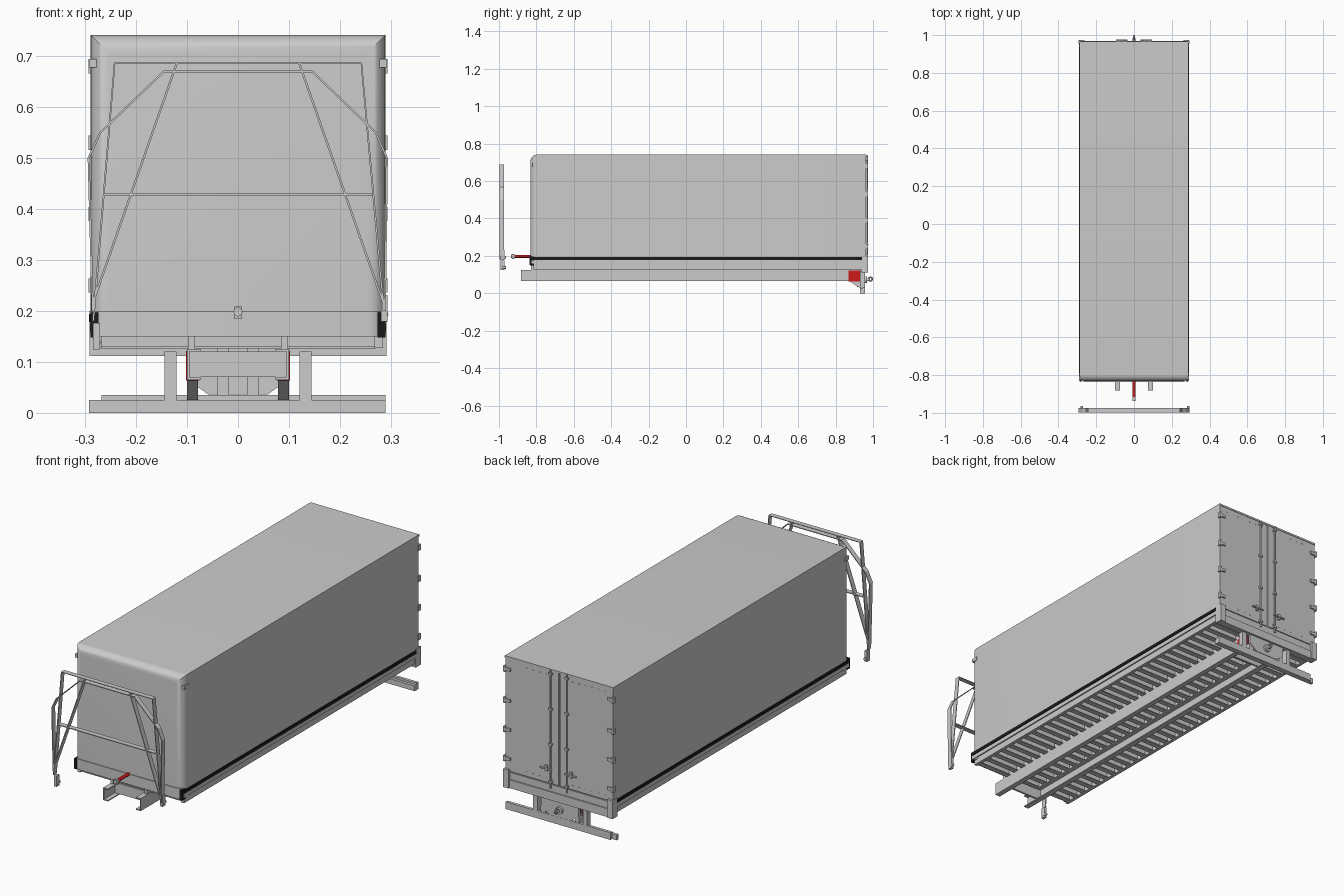
import bpy, bmesh, math
from mathutils import Vector

if "Cube" in bpy.data.objects:
    bpy.data.objects.remove(bpy.data.objects["Cube"])


def material(name, rgb):
    m = bpy.data.materials.new(name)
    m.diffuse_color = (*rgb, 1)
    m.use_nodes = True
    m.node_tree.nodes["Principled BSDF"].inputs["Base Color"].default_value = m.diffuse_color
    return m


RED = material("red_paint", (0.6, 0.01, 0.01))
BLACK = material("black_trim", (0.01, 0.01, 0.01))


def finish(name, bm, mat=None):
    bmesh.ops.recalc_face_normals(bm, faces=bm.faces)
    me = bpy.data.meshes.new(name)
    bm.to_mesh(me)
    bm.free()
    ob = bpy.data.objects.new(name, me)
    bpy.context.collection.objects.link(ob)
    if mat:
        me.materials.append(mat)
    return ob


def add_box(bm, x, y, z):
    vs = bmesh.ops.create_cube(bm, size=1)["verts"]
    for v in vs:
        for i, (a, b) in enumerate((x, y, z)):
            v.co[i] = b if v.co[i] > 0 else a


def box(name, x, y, z, mat=None, mirror=False):
    bm = bmesh.new()
    add_box(bm, x, y, z)
    if mirror:
        add_box(bm, (-x[1], -x[0]), y, z)
    return finish(name, bm, mat)


def prism(name, pts, axis, a, b, mat=None):
    """Extrude a 2D profile along axis 'x' (pts are y,z) or 'y' (pts are x,z)."""
    bm = bmesh.new()
    co = (lambda p: (a, *p)) if axis == "x" else (lambda p: (p[0], a, p[1]))
    f = bm.faces.new([bm.verts.new(co(p)) for p in pts])
    r = bmesh.ops.extrude_face_region(bm, geom=[f])
    d = Vector((b - a, 0, 0)) if axis == "x" else Vector((0, b - a, 0))
    bmesh.ops.translate(bm, vec=d, verts=[g for g in r["geom"] if isinstance(g, bmesh.types.BMVert)])
    return finish(name, bm, mat)


def rod(name, p, q, r, mat=None, seg=12):
    p, q = Vector(p), Vector(q)
    bm = bmesh.new()
    bmesh.ops.create_cone(bm, cap_ends=True, segments=seg, radius1=r, radius2=r, depth=(q - p).length)
    rot = (q - p).to_track_quat("Z", "Y").to_matrix().to_4x4()
    bm.transform(rot)
    bmesh.ops.translate(bm, vec=(p + q) / 2, verts=bm.verts)
    return smooth(finish(name, bm, mat))


def smooth(ob):
    bpy.ops.object.select_all(action="DESELECT")
    ob.select_set(True)
    bpy.context.view_layer.objects.active = ob
    bpy.ops.object.shade_smooth_by_angle(angle=math.radians(35))
    return ob


def ribbon(name, pts, y0=-0.998, y1=-0.974):
    """Flat strip following x,z points, wide in y."""
    bm = bmesh.new()
    rows = [[bm.verts.new((x, y, z)) for y in (y0, y1)] for x, z in pts]
    for p, q in zip(rows, rows[1:]):
        bm.faces.new((p[0], p[1], q[1], q[0]))
    ob = finish(name, bm)
    mod = ob.modifiers.new("thickness", "SOLIDIFY")
    mod.thickness, mod.offset = 0.004, 0
    return ob


# Cargo body with rounded front edges
bm = bmesh.new()
add_box(bm, (-0.289, 0.289), (-0.832, 0.958), (0.158, 0.741))
front = [e for e in bm.edges if all(v.co.y < -0.8 for v in e.verts)
         and not all(v.co.z < 0.2 for v in e.verts)]
bmesh.ops.bevel(bm, geom=front, offset=0.036, segments=8, profile=0.5, affect="EDGES")
smooth(finish("cargo_body", bm))

# Front sill, corner markers and side rails
bm = bmesh.new()
add_box(bm, (-0.287, 0.287), (-0.836, -0.79), (0.15, 0.2))
bmesh.ops.bevel(bm, geom=[e for e in bm.edges if all(v.co.y < -0.8 for v in e.verts)
                          and abs(e.verts[0].co.z - e.verts[1].co.z) > 0.01],
                offset=0.03, segments=6, profile=0.5, affect="EDGES")
smooth(finish("front_sill", bm))
box("corner_marker", (0.274, 0.292), (-0.822, -0.79), (0.677, 0.694), mirror=True)
box("side_stripe", (0.28, 0.292), (-0.815, 0.94), (0.178, 0.194), BLACK, True)
box("side_rail", (0.277, 0.290), (-0.825, 0.94), (0.158, 0.176), mirror=True)
box("lower_side_rail", (0.268, 0.284), (-0.815, 0.94), (0.127, 0.16), mirror=True)
box("rail_end_cap", (0.274, 0.289), (-0.835, -0.812), (0.148, 0.197), BLACK, True)

# Floor cross members
N = 32
bm = bmesh.new()
for i in range(N):
    y = -0.79 + i * 1.69 / (N - 1)
    add_box(bm, (-0.27, 0.27), (y - 0.004, y + 0.004), (0.128, 0.16))
    add_box(bm, (-0.27, 0.27), (y - 0.013, y + 0.013), (0.126, 0.130))
finish("floor_cross_members", bm)

# Chassis channels, open to the inside
for s in (-1, 1):
    c = [(0.1, 0.065), (0.1, 0.125), (0.074, 0.125), (0.074, 0.120), (0.095, 0.120),
         (0.095, 0.070), (0.074, 0.070), (0.074, 0.065)]
    prism("chassis_rail", [(s * x, z) for x, z in c], "y", -0.882, 0.935)
    prism("rear_bracket", [(0.872, 0.066), (0.955, 0.066), (0.955, 0.025), (0.935, 0.025)],
          "x", s * 0.078, s * 0.1)
box("rail_spacer", (0.084, 0.098), (-0.83, 0.93), (0.122, 0.156), mirror=True)
box("red_rail_end", (0.076, 0.102), (0.87, 0.93), (0.064, 0.121), RED, True)
box("front_chassis_crossbar", (-0.096, 0.096), (-0.80, -0.79), (0.07, 0.12))
box("rear_chassis_crossbar", (-0.096, 0.096), (0.80, 0.81), (0.07, 0.12))

# Front drawbar
rod("drawbar", (0, -0.918, 0.198), (0, -0.825, 0.198), 0.008, RED)
rod("drawbar_tip", (0, -0.936, 0.198), (0, -0.915, 0.198), 0.009)
box("drawbar_latch", (-0.008, 0.008), (-0.93, -0.918), (0.184, 0.209))

# Rear frame, doors and lock gear
box("rear_beam", (-0.29, 0.29), (0.935, 0.968), (0.112, 0.152))
box("rear_end_block", (0.262, 0.291), (0.937, 0.974), (0.112, 0.2), mirror=True)
box("rear_sill", (-0.289, 0.289), (0.94, 0.962), (0.15, 0.185))
box("door_leaf", (0.003, 0.287), (0.955, 0.963), (0.19, 0.735), mirror=True)
box("door_header", (-0.289, 0.289), (0.95, 0.965), (0.732, 0.741))
bm = bmesh.new()
for s in (-1, 1):
    for z in (0.25, 0.39, 0.53, 0.68):
        x = sorted((s * 0.258, s * 0.293))
        add_box(bm, x, (0.956, 0.970), (z - 0.007, z + 0.007))
        x = sorted((s * 0.283, s * 0.293))
        add_box(bm, x, (0.955, 0.972), (z - 0.014, z + 0.014))
finish("door_hinges", bm)
for s in (-1, 1):
    rod("lock_bar", (s * 0.043, 0.968, 0.17), (s * 0.043, 0.968, 0.738), 0.004, seg=8)
    a, b = sorted((s * 0.035, s * 0.095))
    box("lock_handle", (a, b), (0.968, 0.976), (0.257, 0.263))
    a, b = sorted((s * 0.06, s * 0.072))
    box("handle_plate", (a, b), (0.96, 0.972), (0.248, 0.275))
bm = bmesh.new()
for z in (0.2, 0.38, 0.55, 0.72):
    for s in (-1, 1):
        a, b = sorted((s * 0.034, s * 0.052))
        add_box(bm, (a, b), (0.96, 0.973), (z - 0.005, z + 0.005))
finish("lock_bar_guides", bm)
bm = bmesh.new()
for i in range(15):
    x = -0.245 + i * 0.035
    for z in (0.212, 0.71):
        add_box(bm, (x - 0.002, x + 0.002), (0.962, 0.9645), (z - 0.002, z + 0.002))
finish("door_rivets", bm)

# Underrun bumper, hangers and hitch plate
box("bumper_lower", (-0.292, 0.289), (0.930, 0.945), (0.0, 0.025))
box("bumper_upper", (-0.268, 0.289), (0.943, 0.957), (0.0, 0.035))
box("bumper_hanger", (0.121, 0.144), (0.93, 0.957), (0.02, 0.12), mirror=True)
box("hitch_post", (0.018, 0.04), (0.915, 0.935), (0.034, 0.155), mirror=True)
prism("hitch_plate", [(-0.1, 0.116), (0.1, 0.116), (0.1, 0.066), (0.058, 0.036),
                      (-0.058, 0.036), (-0.1, 0.066)], "y", 0.945, 0.958)
rod("hitch_flange", (0, 0.955, 0.073), (0, 0.968, 0.073), 0.018, seg=16)
rod("hitch_shank", (0, 0.965, 0.073), (0, 0.985, 0.073), 0.007)
bpy.ops.mesh.primitive_torus_add(location=(0, 0.986, 0.076), rotation=(0, math.pi / 2, 0),
                                 major_radius=0.0095, minor_radius=0.0045,
                                 major_segments=16, minor_segments=8)
bpy.context.object.name = "hitch_eye"
smooth(bpy.context.object)

# Separate front guard made of flat strips
ribbon("guard_outer_frame", [(-0.285, 0.2), (-0.293, 0.5), (-0.27, 0.55), (-0.145, 0.67),
                             (0.145, 0.67), (0.27, 0.55), (0.292, 0.5), (0.288, 0.2)])
ribbon("guard_main_frame", [(-0.284, 0.18), (-0.242, 0.686), (0.242, 0.686), (0.286, 0.2)])
ribbon("guard_crossbar", [(-0.262, 0.428), (0.262, 0.428)])
for s in (-1, 1):
    ribbon("guard_brace", [(s * 0.12, 0.686), (s * 0.285, 0.215)])
for x, z in ((-0.276, 0.15), (0.288, 0.205)):
    box("guard_foot", (x - 0.008, x + 0.005), (-0.992, -0.97), (z - 0.026, z + 0.026))
    rod("guard_foot_pin", (x, -0.985, z - 0.012), (x, -0.963, z - 0.012), 0.007)
